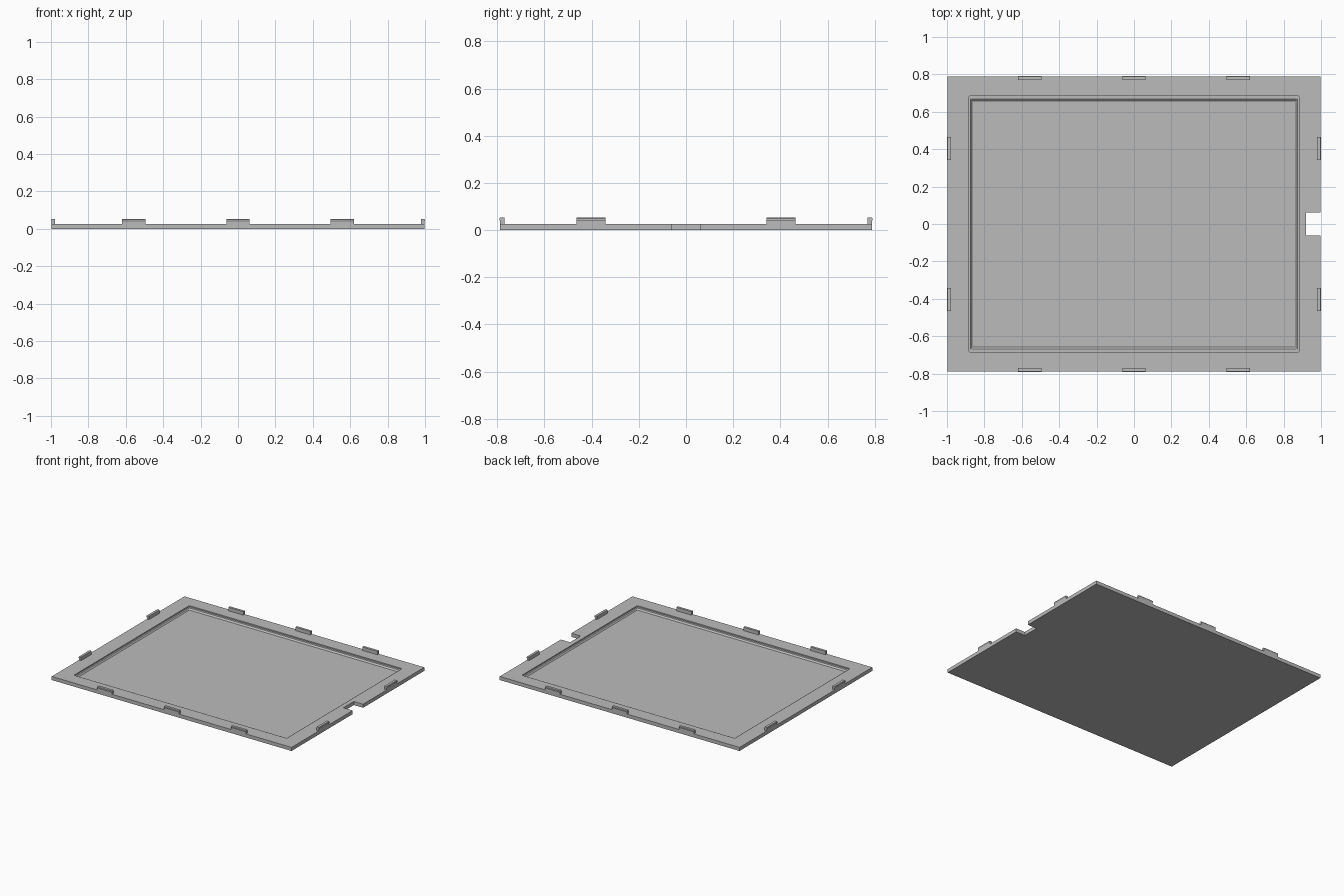
import bpy, bmesh, math
from mathutils import Matrix, Vector

cube = bpy.data.objects.get("Cube")
if cube:
    bpy.data.objects.remove(cube)

HX, HY, TOP = 0.997, 0.788, 0.027      # plate half sizes and thickness
SHELF, FLOOR = 0.018, 0.009            # levels inside the recess
HALF = 0.062                           # half width of clips and notch

grey = bpy.data.materials.new("matte_grey")
grey.use_nodes = True
grey.diffuse_color = (0.5, 0.5, 0.5, 1)
grey.node_tree.nodes["Principled BSDF"].inputs["Base Color"].default_value = (0.5, 0.5, 0.5, 1)


def finish(bm, name):
    bmesh.ops.recalc_face_normals(bm, faces=bm.faces)
    mesh = bpy.data.meshes.new(name)
    bm.to_mesh(mesh)
    bm.free()
    mesh.materials.append(grey)
    obj = bpy.data.objects.new(name, mesh)
    bpy.context.collection.objects.link(obj)
    return obj


def ring(bm, points, z):
    return [bm.verts.new((x, y, z)) for x, y in points]


def strip(bm, a, b):
    n = len(a)
    for i in range(n):
        j = (i + 1) % n
        bm.faces.new((a[i], a[j], b[j], b[i]))


def rounded_rect(hx, hy, r, steps=4):
    points = []
    for corner, (sx, sy) in enumerate(((1, 1), (-1, 1), (-1, -1), (1, -1))):
        for s in range(steps + 1):
            a = math.pi / 2 * (corner + s / steps)
            points.append((sx * (hx - r) + r * math.cos(a),
                           sy * (hy - r) + r * math.sin(a)))
    return points


# Plate with a notch in its left edge and a stepped recess on top
bm = bmesh.new()
outline = [(HX, HY), (-HX, HY), (-HX, -HY), (HX, -HY),
           (HX, -HALF), (0.92, -HALF), (0.92, HALF), (HX, HALF)]
bottom, upper = ring(bm, outline, 0), ring(bm, outline, TOP)
bm.faces.new(bottom)
strip(bm, bottom, upper)

rings = [ring(bm, rounded_rect(hx, hy, r), z) for hx, hy, r, z in (
    (0.885, 0.685, 0.012, TOP), (0.885, 0.685, 0.012, SHELF),
    (0.873, 0.669, 0.002, SHELF), (0.865, 0.657, 0.002, FLOOR))]
for a, b in zip(rings, rings[1:]):
    strip(bm, a, b)
bm.faces.new(rings[-1])

# Flat rim between the outline and the recess
rim_edges = [bm.edges.get((loop[i - 1], loop[i]))
             for loop in (upper, rings[0]) for i in range(len(loop))]
bmesh.ops.triangle_fill(bm, edges=rim_edges, use_beauty=True, normal=(0, 0, 1))
finish(bm, "plate")

# Snap clip cross-section: outward offset and height
CLIP = [(-0.018, TOP), (0, TOP), (0, 0.039), (0.003, 0.044),
        (0.003, 0.049), (0, 0.053), (-0.018, 0.053)]


def clip(name, x, y, angle):
    bm = bmesh.new()
    ends = [[bm.verts.new((s * HALF, d, z)) for d, z in CLIP] for s in (-1, 1)]
    for end in ends:
        bm.faces.new(end)
    strip(bm, *ends)
    turn = Matrix.Translation(Vector((x, y, 0))) @ Matrix.Rotation(angle, 4, "Z")
    bmesh.ops.transform(bm, matrix=turn, verts=bm.verts)
    finish(bm, name)


for i, x in enumerate((-0.557, 0, 0.557)):
    clip(f"back_clip_{i + 1}", x, HY, 0)
    clip(f"front_clip_{i + 1}", x, -HY, math.pi)
for i, y in enumerate((-0.403, 0.403)):
    clip(f"left_clip_{i + 1}", HX, y, -math.pi / 2)
    clip(f"right_clip_{i + 1}", -HX, y, math.pi / 2)
